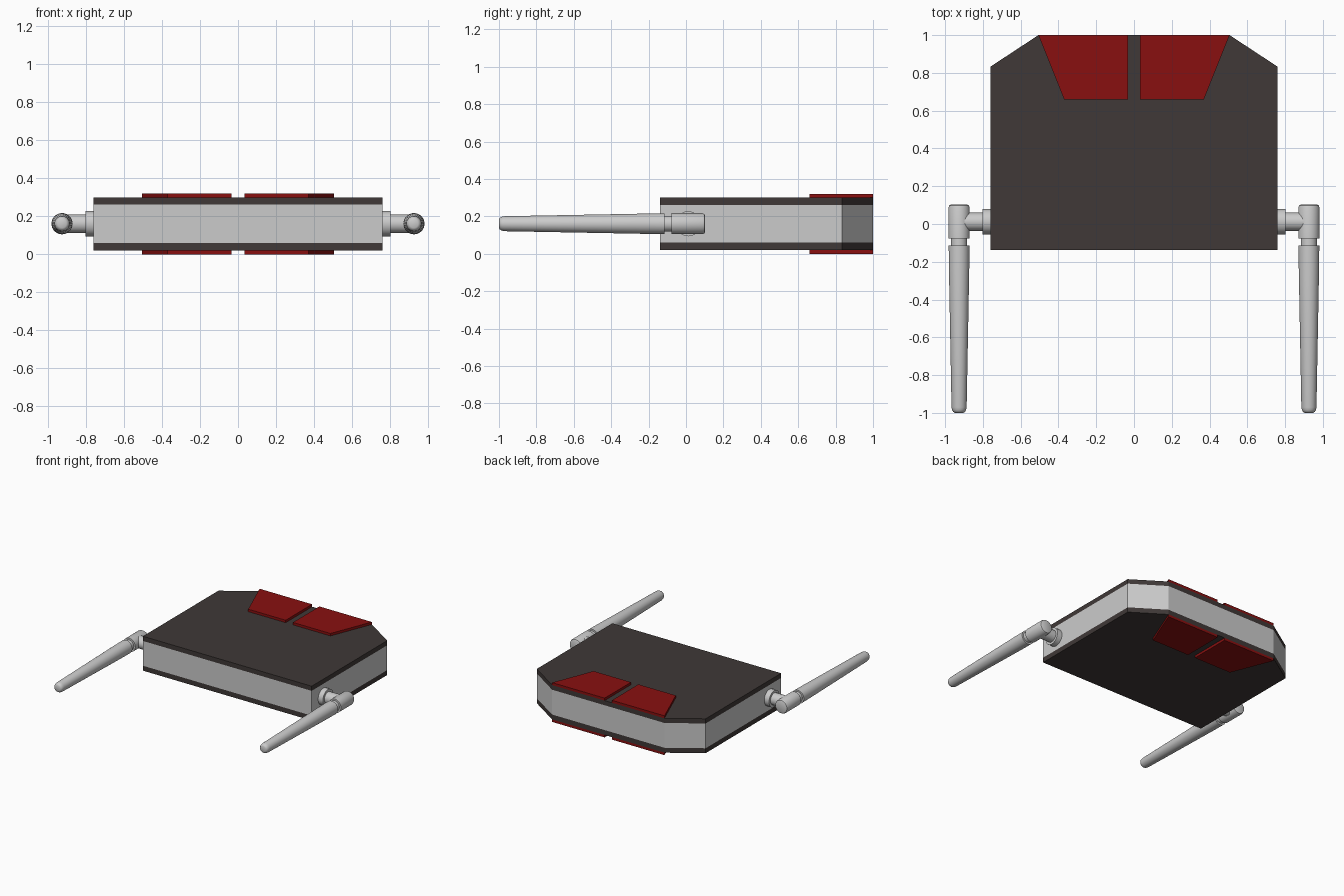
import bpy, bmesh, math
from mathutils import Matrix

if "Cube" in bpy.data.objects:
    bpy.data.objects.remove(bpy.data.objects["Cube"])

def material(name, color):
    m = bpy.data.materials.new(name)
    m.diffuse_color = color
    m.use_nodes = True
    m.node_tree.nodes["Principled BSDF"].inputs["Base Color"].default_value = m.diffuse_color
    return m

DARK = material("dark_casing", (0.05, 0.04, 0.038, 1))
RED = material("red_panel", (0.25, 0.005, 0.005, 1))

def finish(name, bm, mat=None):
    bmesh.ops.recalc_face_normals(bm, faces=bm.faces)
    me = bpy.data.meshes.new(name)
    bm.to_mesh(me)
    bm.free()
    ob = bpy.data.objects.new(name, me)
    bpy.context.collection.objects.link(ob)
    if mat:
        me.materials.append(mat)
    return ob

def prism(name, outline, z0, z1, mat=None):
    """Extrude an xy outline from z0 to z1."""
    bm = bmesh.new()
    face = bm.faces.new([bm.verts.new((x, y, z0)) for x, y in outline])
    ext = bmesh.ops.extrude_face_region(bm, geom=[face])["geom"]
    verts = [g for g in ext if isinstance(g, bmesh.types.BMVert)]
    bmesh.ops.translate(bm, verts=verts, vec=(0, 0, z1 - z0))
    return finish(name, bm, mat)

def lathe(name, profile, axis, centre, segments=32):
    """Closed turned part from (position along axis, radius) pairs."""
    bm = bmesh.new()
    rings = []
    for t, r in profile:
        ring = []
        for i in range(segments):
            a = 2 * math.pi * i / segments
            c, s = r * math.cos(a), r * math.sin(a)
            ring.append(bm.verts.new((t, c, s) if axis == "x" else (c, t, s)))
        rings.append(ring)
    for a, b in zip(rings, rings[1:]):
        for i in range(segments):
            j = (i + 1) % segments
            bm.faces.new((a[i], a[j], b[j], b[i]))
    bm.faces.new(rings[0])
    bm.faces.new(rings[-1])
    bmesh.ops.transform(bm, matrix=Matrix.Translation(centre), verts=bm.verts)
    ob = finish(name, bm)
    bpy.ops.object.select_all(action="DESELECT")
    bpy.context.view_layer.objects.active = ob
    ob.select_set(True)
    bpy.ops.object.shade_smooth_by_angle(angle=math.radians(30))
    return ob

# Casing: grey core between two dark covers
body = [(-0.76, -0.138), (0.76, -0.138), (0.76, 0.833),
        (0.506, 1.0), (-0.506, 1.0), (-0.76, 0.833)]
prism("casing_core", body, 0.06, 0.262)
prism("bottom_cover", body, 0.02, 0.06, DARK)
prism("top_cover", body, 0.262, 0.30, DARK)

Z = 0.161
for side, s in (("left", -1), ("right", 1)):
    # Red panels on both covers
    panel = [(s * 0.033, 0.66), (s * 0.37, 0.66), (s * 0.506, 1.0), (s * 0.033, 1.0)]
    prism(side + "_top_panel", panel, 0.30, 0.32, RED)
    prism(side + "_bottom_panel", panel, 0.0, 0.02, RED)
    # Connector stub with flange
    lathe(side + "_antenna_connector",
          [(s * 0.755, 0.067), (s * 0.803, 0.067), (s * 0.803, 0.048), (s * 0.925, 0.048)],
          "x", (0, 0.012, Z))
    # Hinge knuckle and neck
    lathe(side + "_antenna_hinge",
          [(0.102, 0.044), (0.098, 0.052), (0.088, 0.056), (-0.078, 0.056),
           (-0.078, 0.042), (-0.12, 0.042)], "y", (s * 0.926, 0, Z))
    # Tapered antenna shaft with rounded tip
    lathe(side + "_antenna",
          [(-0.115, 0.055), (-0.225, 0.054), (-0.97, 0.04), (-0.985, 0.037),
           (-0.995, 0.031), (-1.0, 0.022)], "y", (s * 0.926, 0, Z))
